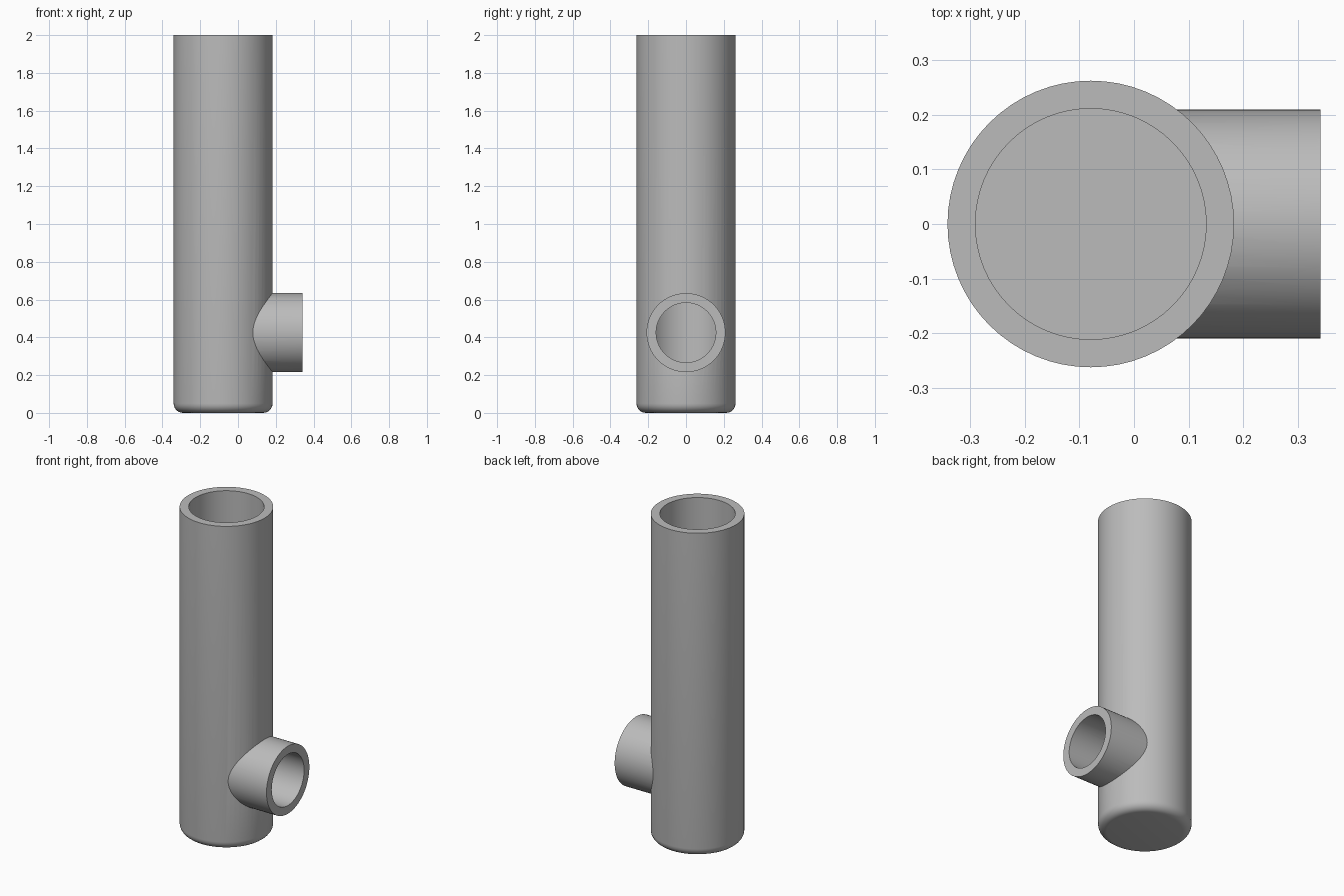
import bpy, bmesh
from math import pi, sin, cos, radians
from mathutils import Matrix

SEG = 64
AXIS_X = -0.079          # centre line of the tall tube
PORT_Z = 0.425           # height of the side port
PORT_END = 0.341
BODY_R, BORE_R = 0.262, 0.211
PORT_R, PORT_BORE_R = 0.209, 0.158
FILLET = 0.05

old = bpy.data.objects.get("Cube")
if old:
    bpy.data.objects.remove(old, do_unlink=True)

grey = bpy.data.materials.new("plain grey")
grey.use_nodes = True
colour = (0.5, 0.5, 0.5, 1)
grey.diffuse_color = colour
grey.node_tree.nodes["Principled BSDF"].inputs["Base Color"].default_value = colour


def turned(name, profile, matrix):
    """Closed solid of revolution from (radius, height) points, bottom to top."""
    bm = bmesh.new()
    rings = [[bm.verts.new((r * cos(2 * pi * i / SEG), r * sin(2 * pi * i / SEG), z))
              for i in range(SEG)] for r, z in profile]
    for low, high in zip(rings, rings[1:]):
        for i in range(SEG):
            j = (i + 1) % SEG
            bm.faces.new((low[i], low[j], high[j], high[i]))
    bm.faces.new(rings[0][::-1])
    bm.faces.new(rings[-1])
    bm.transform(matrix)
    mesh = bpy.data.meshes.new(name)
    bm.to_mesh(mesh)
    bm.free()
    mesh.materials.append(grey)
    obj = bpy.data.objects.new(name, mesh)
    bpy.context.collection.objects.link(obj)
    return obj


def combine(target, tool, operation):
    """Apply a boolean and discard the tool object."""
    bpy.context.view_layer.objects.active = target
    mod = target.modifiers.new(operation.lower(), 'BOOLEAN')
    mod.operation = operation
    mod.solver = 'EXACT'
    mod.object = tool
    bpy.ops.object.modifier_apply(modifier=mod.name)
    bpy.data.objects.remove(tool, do_unlink=True)


upright = Matrix.Translation((AXIS_X, 0, 0))
sideways = Matrix.Translation((AXIS_X, 0, PORT_Z)) @ Matrix.Rotation(pi / 2, 4, 'Y')
reach = PORT_END - AXIS_X

# Tall tube with a rounded, closed bottom
rounded = [(BODY_R - FILLET + FILLET * sin(radians(a)), FILLET - FILLET * cos(radians(a)))
           for a in range(0, 91, 15)]
tube = turned("tube_with_side_port", rounded + [(BODY_R, 2)], upright)

# Side port, then both bores meeting inside the tube
combine(tube, turned("side_port", [(PORT_R, 0), (PORT_R, reach)], sideways), 'UNION')
combine(tube, turned("tube_bore", [(BORE_R, FILLET), (BORE_R, 2.1)], upright), 'DIFFERENCE')
combine(tube, turned("port_bore", [(PORT_BORE_R, 0), (PORT_BORE_R, reach + 0.1)], sideways),
        'DIFFERENCE')

# Smooth walls, crisp rims
bpy.ops.object.select_all(action='DESELECT')
tube.select_set(True)
bpy.context.view_layer.objects.active = tube
bpy.ops.object.shade_smooth_by_angle(angle=radians(30))
